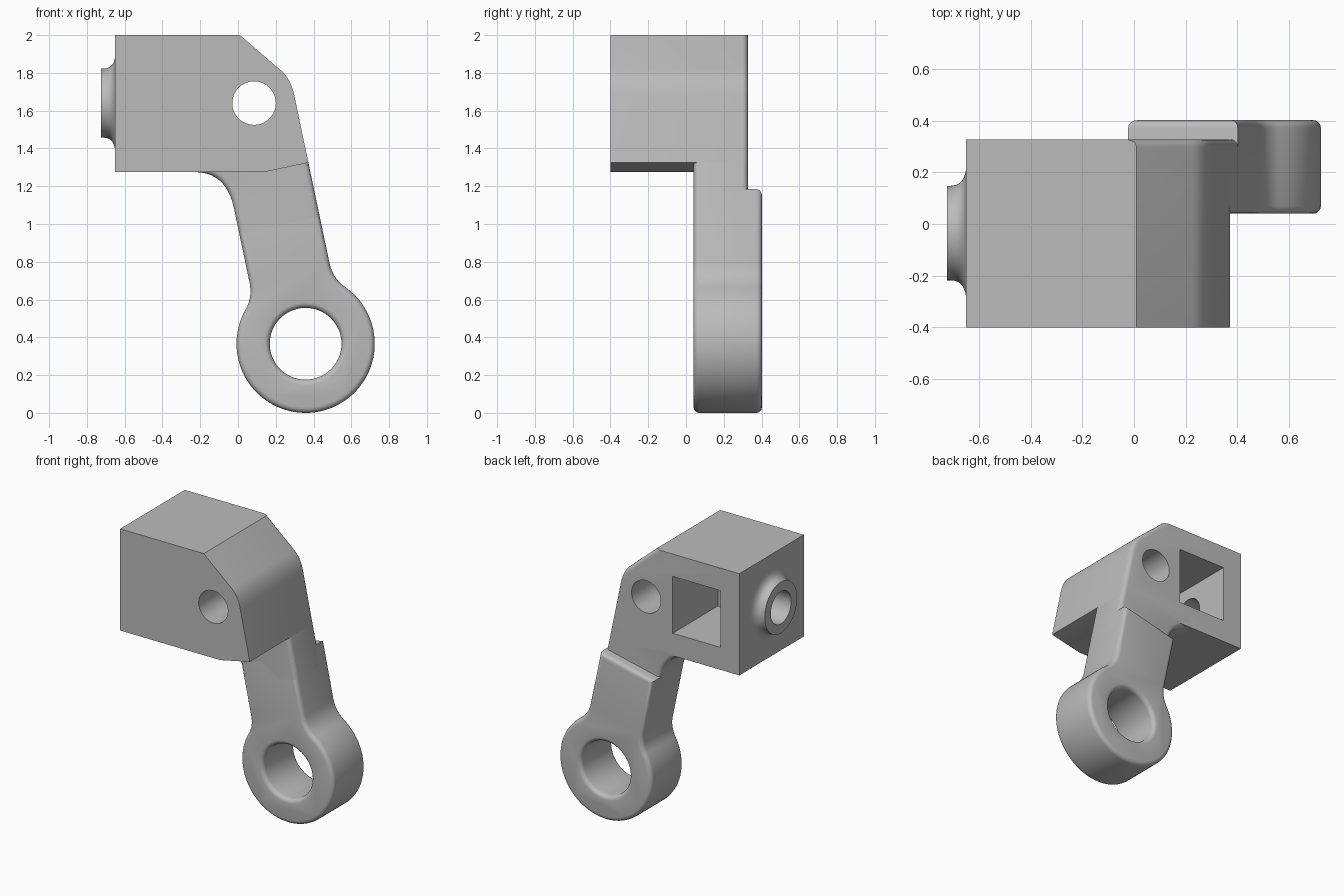
import bpy, bmesh, math
from mathutils import Vector, Matrix

old = bpy.data.objects.get("Cube")
if old:
    bpy.data.objects.remove(old)

grey = bpy.data.materials.new("plain grey")
grey.use_nodes = True
COLOUR = (0.5, 0.5, 0.5, 1)
grey.diffuse_color = COLOUR
grey.node_tree.nodes["Principled BSDF"].inputs["Base Color"].default_value = COLOUR

FRONT, MID, BACK, REAR = -0.4, 0.04, 0.328, 0.402   # depth planes
RING = Vector((0.358, 0.366))                       # eye centre in x, z
RING_R, EYE_R, BORE_R, ROUND = 0.366, 0.19, 0.115, 0.03


def left_x(z):
    return 0.206 - 0.21 * z


def right_x(z):
    return 0.651 - 0.21 * z


def curve(a, c, b, n=10):
    """Smooth corner from a to b, pulled towards c."""
    a, c, b = Vector(a), Vector(c), Vector(b)
    return [a * (1 - t) ** 2 + c * 2 * t * (1 - t) + b * t * t
            for t in (i / n for i in range(n + 1))]


def finish(name, bm):
    bmesh.ops.recalc_face_normals(bm, faces=bm.faces)
    mesh = bpy.data.meshes.new(name)
    bm.to_mesh(mesh)
    bm.free()
    mesh.materials.append(grey)
    obj = bpy.data.objects.new(name, mesh)
    bpy.context.collection.objects.link(obj)
    return obj


def extrude(name, outline, y0, y1, rounded=None):
    """Extrude an x, z outline along y and round the rim edges picked by a rule."""
    bm = bmesh.new()
    face = bm.faces.new([bm.verts.new((p[0], y0, p[1])) for p in outline])
    out = bmesh.ops.extrude_face_region(bm, geom=[face])
    for v in out["geom"]:
        if isinstance(v, bmesh.types.BMVert):
            v.co.y = y1
    bmesh.ops.recalc_face_normals(bm, faces=bm.faces)
    if rounded:
        rim = [e for e in bm.edges if abs(e.verts[0].co.y - e.verts[1].co.y) < 1e-5
               and rounded((e.verts[0].co + e.verts[1].co) / 2)]
        bmesh.ops.bevel(bm, geom=rim, offset=ROUND, segments=4, profile=0.5,
                        affect='EDGES', clamp_overlap=False)
    return finish(name, bm)


def lathe(name, profile, centre, axis, closed=True, steps=64):
    """Turn (distance along axis, radius) points around the x or y axis."""
    bm = bmesh.new()
    rings = []
    for d, r in profile:
        ring = []
        for i in range(steps):
            a = 2 * math.pi * i / steps
            u, w = r * math.cos(a), r * math.sin(a)
            offset = Vector((d, u, w)) if axis == 'X' else Vector((u, d, w))
            ring.append(bm.verts.new(Vector(centre) + offset))
        rings.append(ring)
    pairs = list(zip(rings, rings[1:]))
    if closed:
        pairs.append((rings[-1], rings[0]))
    else:
        bm.faces.new(rings[0])
        bm.faces.new(rings[-1])
    for a, b in pairs:
        for i in range(steps):
            j = (i + 1) % steps
            bm.faces.new((a[i], a[j], b[j], b[i]))
    return finish(name, bm)


def cut(obj, cutter):
    mod = obj.modifiers.new("cut", 'BOOLEAN')
    mod.operation, mod.solver, mod.object = 'DIFFERENCE', 'EXACT', cutter
    bpy.context.view_layer.objects.active = obj
    bpy.ops.object.modifier_apply(modifier=mod.name)
    bpy.data.objects.remove(cutter)


# Block with a chamfered, rounded shoulder
shoulder = curve((0.225, 1.815), (0.28, 1.768), (right_x(1.68), 1.68))
block = extrude("block", [(-0.65, 1.275), (0.14, 1.275), (right_x(1.325), 1.325)]
                + shoulder[::-1] + [(0.01, 2.0), (-0.65, 2.0)], FRONT, BACK,
                lambda p: p.y > 0 and p.x > 0.05 and p.z > 1.31)
# Pivot hole, rear pocket and side bore
cut(block, lathe("pivot_cutter", [(-1, BORE_R), (1, BORE_R)], (0.085, 0, 1.64), 'Y', False))
cut(block, extrude("pocket_cutter", [(-0.5, 1.435), (-0.125, 1.435), (-0.125, 1.84),
                                     (-0.5, 1.84)], -0.18, 0.5))
cut(block, lathe("bore_cutter", [(-0.8, BORE_R), (-0.4, BORE_R)], (0, -0.035, 1.64), 'X', False))

# Flared boss around the side bore
flare = curve((-0.65, 0.255), (-0.655, 0.183), (-0.712, 0.183))
boss = lathe("boss", [(-0.645, BORE_R), (-0.645, 0.255)] + [tuple(p) for p in flare]
             + [(-0.725, 0.183), (-0.725, BORE_R)], (0, -0.035, 1.64), 'X')

# Neck joining the block to the lower arm
web = curve((-0.23, 1.275), (-0.06, 1.275), (left_x(1.08), 1.08))
neck = extrude("neck", web + [(left_x(0.95), 0.95), (right_x(1.04), 1.04),
               (right_x(1.325), 1.325), (0.3, 1.36), (-0.2, 1.36)], MID, BACK,
               lambda p: p.z < 1.3 and not (0.02 < p.x < 0.4 and p.z < 1.02))

# Lower arm ending in a round eye
start, end = math.radians(151), math.radians(360 + 55)
eye = [RING + RING_R * Vector((math.cos(a), math.sin(a)))
       for a in (start + (end - start) * i / 56 for i in range(57))]
arm_left = curve((left_x(0.69), 0.69), (0.078, 0.609), eye[0])
arm_right = curve(eye[-1], (0.501, 0.713), (right_x(0.795), 0.795))
arm = extrude("lower_arm", [(left_x(1.09), 1.09)] + arm_left + eye[1:-1] + arm_right
              + [(right_x(1.185), 1.185)], MID, REAR, lambda p: True)
# Eye bore with rounded lips
lip = [(ROUND * (1 - math.sin(a)), EYE_R + ROUND * (1 - math.cos(a)))
       for a in (math.pi / 2 * i / 5 for i in range(6))]
wide = EYE_R + ROUND
bore = ([(MID - 0.1, wide)] + [(MID + d, r) for d, r in lip[::-1]]
        + [(REAR - d, r) for d, r in lip] + [(REAR + 0.1, wide)])
cut(arm, lathe("eye_cutter", bore, (RING.x, 0, RING.y), 'Y', False))

# Smooth rounded surfaces, keep hard edges
for obj in (block, boss, neck, arm):
    bpy.ops.object.select_all(action='DESELECT')
    obj.select_set(True)
    bpy.context.view_layer.objects.active = obj
    bpy.ops.object.shade_smooth_by_angle(angle=math.radians(30))
